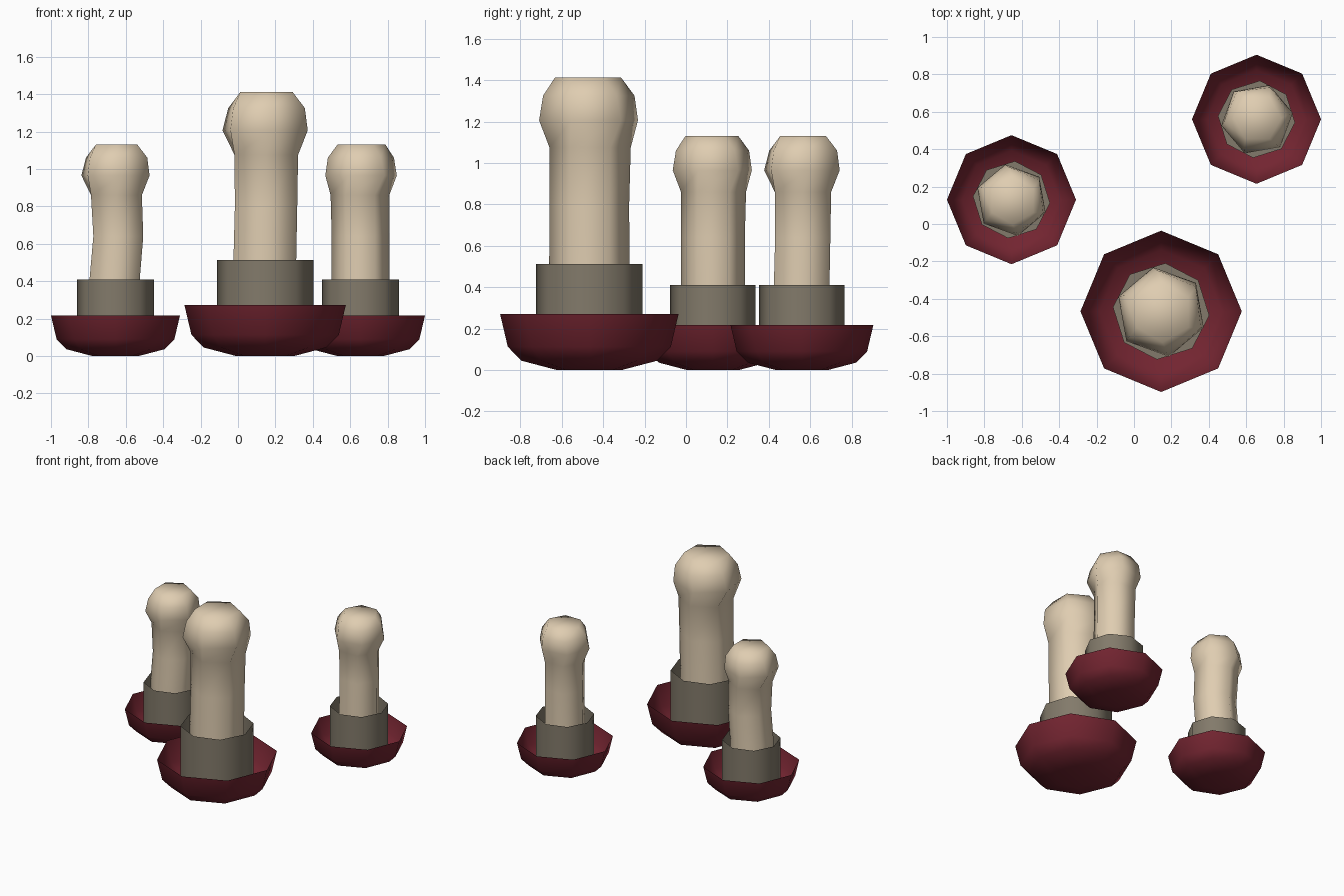
import bpy, bmesh, math

if "Cube" in bpy.data.objects:
    bpy.data.objects.remove(bpy.data.objects["Cube"])


def material(name, rgb):
    m = bpy.data.materials.new(name)
    m.diffuse_color = (*rgb, 1)
    m.use_nodes = True
    m.node_tree.nodes["Principled BSDF"].inputs["Base Color"].default_value = m.diffuse_color
    return m


RED = material("dark_red", (0.17, 0.018, 0.03))
GREY = material("warm_grey", (0.225, 0.195, 0.145))
CREAM = material("cream", (0.74, 0.61, 0.44))


def stack(name, rings, sides, mat, cap_top=False):
    """Loft rings of (z, radius, x offset, y offset, turn in degrees)."""
    bm = bmesh.new()
    loops = []
    for z, r, ox, oy, turn in rings:
        loop = []
        for i in range(sides):
            a = math.radians(turn) + 2 * math.pi * i / sides
            loop.append(bm.verts.new((ox + r * math.cos(a), oy + r * math.sin(a), z)))
        loops.append(loop)
    for lo, hi in zip(loops, loops[1:]):
        for i in range(sides):
            j = (i + 1) % sides
            bm.faces.new((lo[i], lo[j], hi[j], hi[i]))
    bm.faces.new(list(reversed(loops[0])))
    if cap_top:
        bm.faces.new(loops[-1])
    for f in bm.faces:
        f.smooth = True
    bm.normal_update()
    for e in bm.edges:
        if len(e.link_faces) == 2 and e.calc_face_angle() > math.radians(66):
            e.smooth = False
    me = bpy.data.meshes.new(name)
    bm.to_mesh(me)
    bm.free()
    me.materials.append(mat)
    ob = bpy.data.objects.new(name, me)
    bpy.context.collection.objects.link(ob)
    return ob


# open bowl, open-topped collar cup, and knobbed hexagonal stem
BOWL = [(0, .125, 0, 0, 0), (.036, .262, 0, 0, 0), (.09, .315, 0, 0, 0), (.217, .345, 0, 0, 0)]
COLLAR = [(.06, .207, 0, 0, -5), (.41, .207, 0, 0, -5)]


def stem_rings(bend):
    return [
        (.10, .155, 0, 0, 30), (.41, .155, -bend * .3, 0, 30),
        (.64, .154, bend, 0, 30), (.86, .157, .005, .003, 30),
        (.965, .194, 0, -.003, 40), (1.06, .178, .006, -.002, 37),
        (1.13, .128, .006, -.005, 30)]


# name, x, y, scale, turn of the stem, bend of the stem
SETS = [("left", -.655, .13, 1, 0, .015),
        ("front", .145, -.467, 1.25, 0, .004),
        ("right", .655, .56, 1, 90, .004)]

for tag, x, y, s, turn, bend in SETS:
    parts = [stack(tag + "_bowl", BOWL, 8, RED),
             stack(tag + "_collar", COLLAR, 8, GREY),
             stack(tag + "_stem", stem_rings(bend), 6, CREAM, cap_top=True)]
    for ob in parts:
        ob.location = (x, y, 0)
        ob.scale = (s, s, s)
    parts[2].rotation_euler.z = math.radians(turn)
